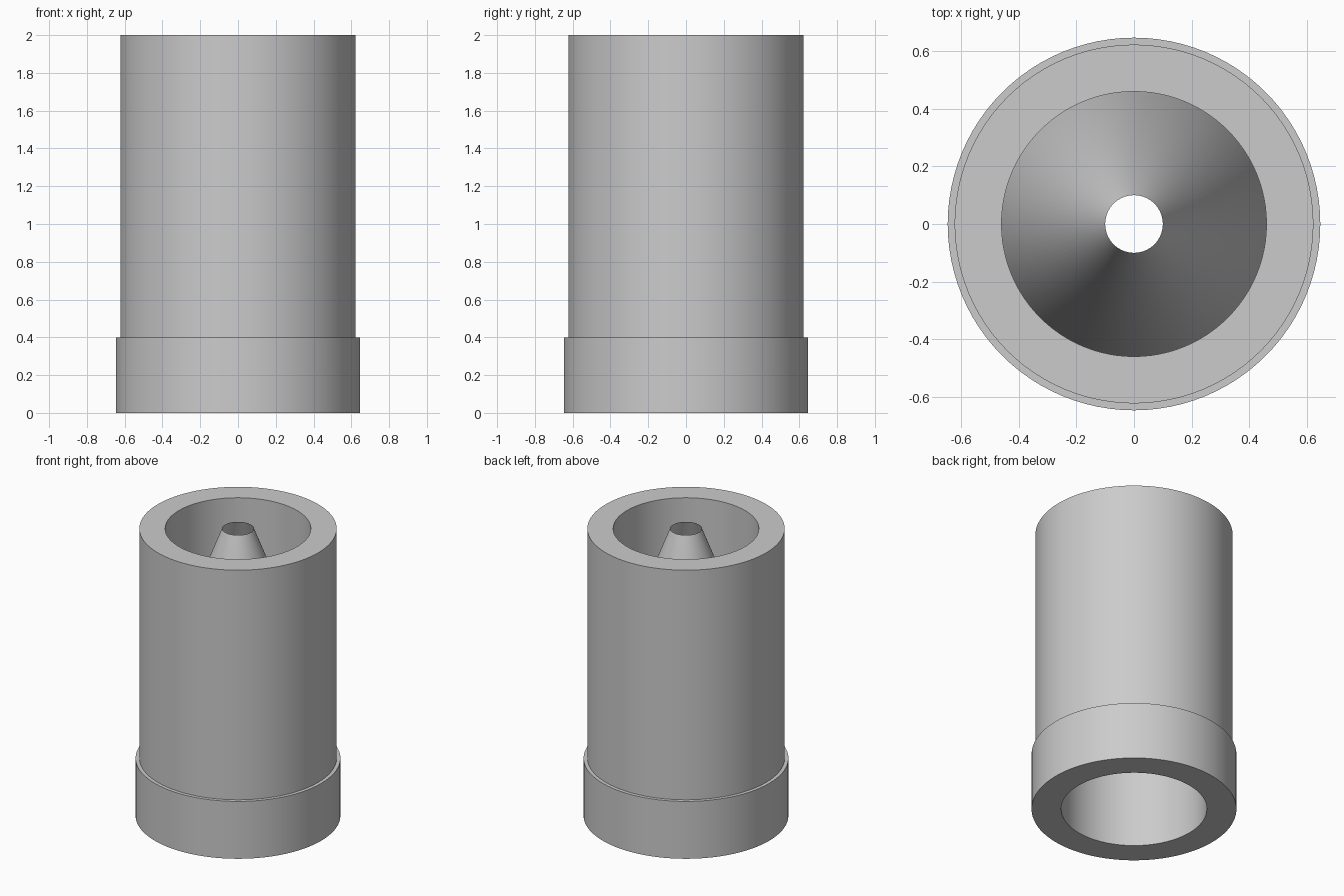
import bpy
import bmesh
import math

SEGMENTS = 96

cube = bpy.data.objects.get("Cube")
if cube:
    bpy.data.objects.remove(cube, do_unlink=True)

grey = bpy.data.materials.new("plain grey")
grey.use_nodes = True
colour = (0.6, 0.6, 0.6, 1)
grey.diffuse_color = colour
grey.node_tree.nodes["Principled BSDF"].inputs["Base Color"].default_value = colour


def lathe(name, profile):
    """Spin a closed (radius, height) profile around the z axis."""
    bm = bmesh.new()
    verts = [bm.verts.new((r, 0, z)) for r, z in profile]
    edges = [bm.edges.new((v, verts[i - 1])) for i, v in enumerate(verts)]
    bmesh.ops.spin(bm, geom=verts + edges, cent=(0, 0, 0), axis=(0, 0, 1),
                   angle=math.tau, steps=SEGMENTS, use_merge=True)
    bmesh.ops.remove_doubles(bm, verts=bm.verts, dist=0.0001)
    bmesh.ops.recalc_face_normals(bm, faces=bm.faces)
    mesh = bpy.data.meshes.new(name)
    bm.to_mesh(mesh)
    bm.free()
    mesh.materials.append(grey)
    obj = bpy.data.objects.new(name, mesh)
    bpy.context.collection.objects.link(obj)
    bpy.ops.object.select_all(action='DESELECT')
    obj.select_set(True)
    bpy.context.view_layer.objects.active = obj
    bpy.ops.object.shade_smooth_by_angle(angle=math.radians(30))
    return obj


BORE = 0.46
BODY = 0.623
COLLAR = 0.647

# Open tube with a wider collar around its foot
lathe("tube_with_collar", [(BORE, 0), (COLLAR, 0), (COLLAR, 0.4),
                           (BODY, 0.4), (BODY, 2), (BORE, 2)])

# Thin hollow cone inside the bore, narrowing to a sharp-edged hole at the top
lathe("inner_cone", [(BORE, 1.03), (BORE, 1.07), (0.1, 2)])
